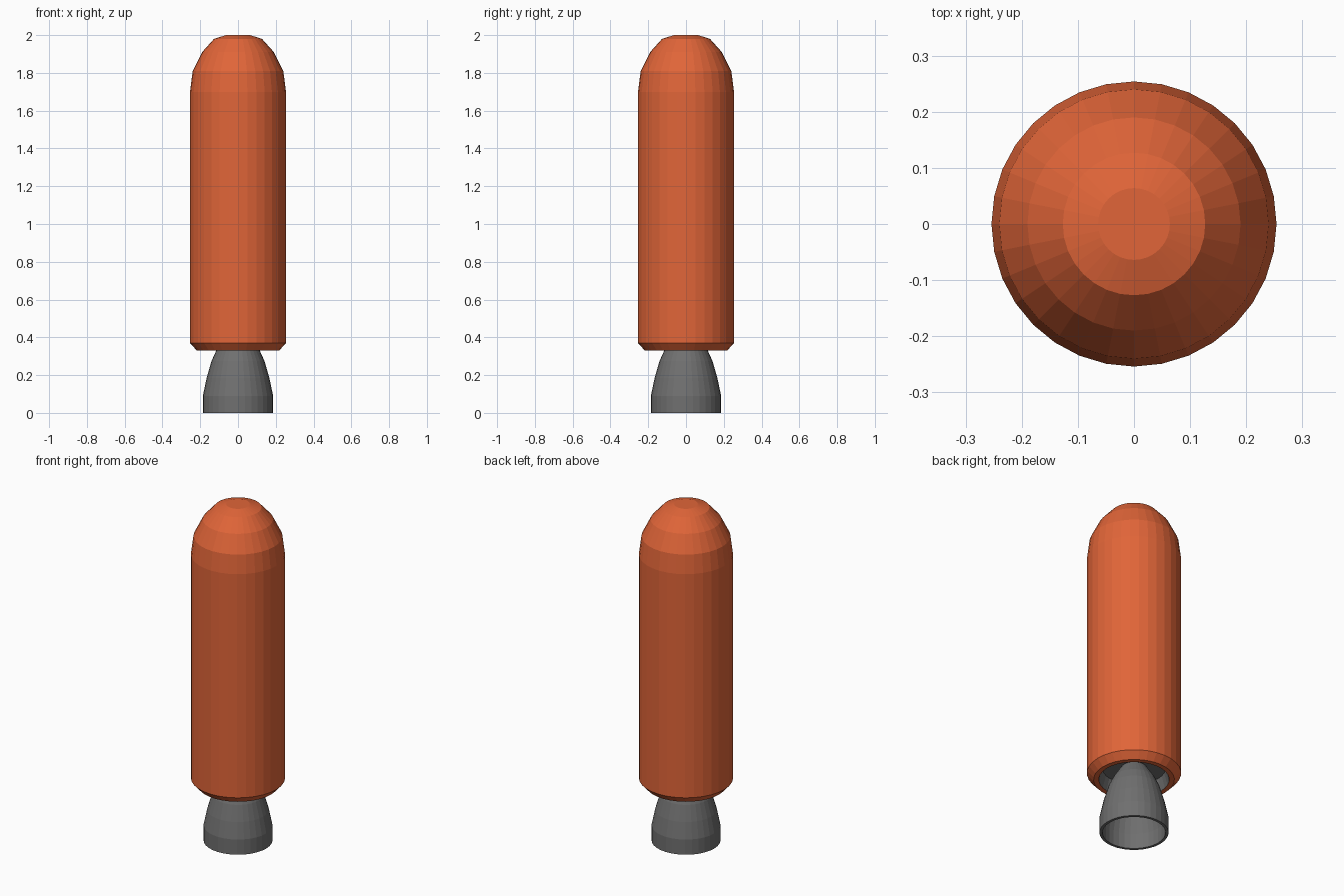
import bpy, bmesh, math

if "Cube" in bpy.data.objects:
    bpy.data.objects.remove(bpy.data.objects["Cube"])

SIDES = 32


def material(name, color):
    m = bpy.data.materials.new(name)
    m.diffuse_color = (*color, 1)
    m.use_nodes = True
    m.node_tree.nodes["Principled BSDF"].inputs["Base Color"].default_value = m.diffuse_color
    return m


def lathe(name, profile, mat, closed=False):
    """Revolve (radius, z) points about z; radius 0 makes a pole."""
    bm = bmesh.new()
    rings = []
    for r, z in profile:
        rings.append([bm.verts.new((r * math.cos(2 * math.pi * i / SIDES),
                                    r * math.sin(2 * math.pi * i / SIDES), z))
                      for i in range(SIDES)])
    pairs = list(zip(rings, rings[1:]))
    if closed:
        pairs.append((rings[-1], rings[0]))
    for a, b in pairs:
        for i in range(SIDES):
            j = (i + 1) % SIDES
            bm.faces.new((a[i], a[j], b[j], b[i]))
    if not closed:
        bm.faces.new(rings[0])
        bm.faces.new(rings[-1])
    bmesh.ops.recalc_face_normals(bm, faces=bm.faces)
    mesh = bpy.data.meshes.new(name)
    bm.to_mesh(mesh)
    bm.free()
    obj = bpy.data.objects.new(name, mesh)
    mesh.materials.append(mat)
    bpy.context.collection.objects.link(obj)
    return obj


orange = material("orange", (0.75, 0.13, 0.04))
grey = material("dark_grey", (0.16, 0.16, 0.16))

# Tank: recessed underside, chamfered base, straight wall, faceted dome
tank = lathe("tank", [
    (0.17, 0.40), (0.19, 0.33), (0.218, 0.33), (0.254, 0.37), (0.254, 1.70),
    (0.240, 1.81), (0.19, 1.91), (0.127, 1.98), (0.064, 2.0)], orange)

# Grey lining of the recess
tank.data.materials.append(grey)
for p in tank.data.polygons:
    c = p.center
    if c.z < 0.41 and math.hypot(c.x, c.y) < 0.188:
        p.material_index = 1

# Engine bell: outer wall up to the throat, then back down the inside
lathe("engine_bell", [
    (0.07, 0.40), (0.115, 0.33), (0.14, 0.275), (0.166, 0.185),
    (0.186, 0.09), (0.186, 0.0), (0.17, 0.0), (0.17, 0.09),
    (0.15, 0.185), (0.124, 0.275), (0.10, 0.33), (0.055, 0.39)], grey)
